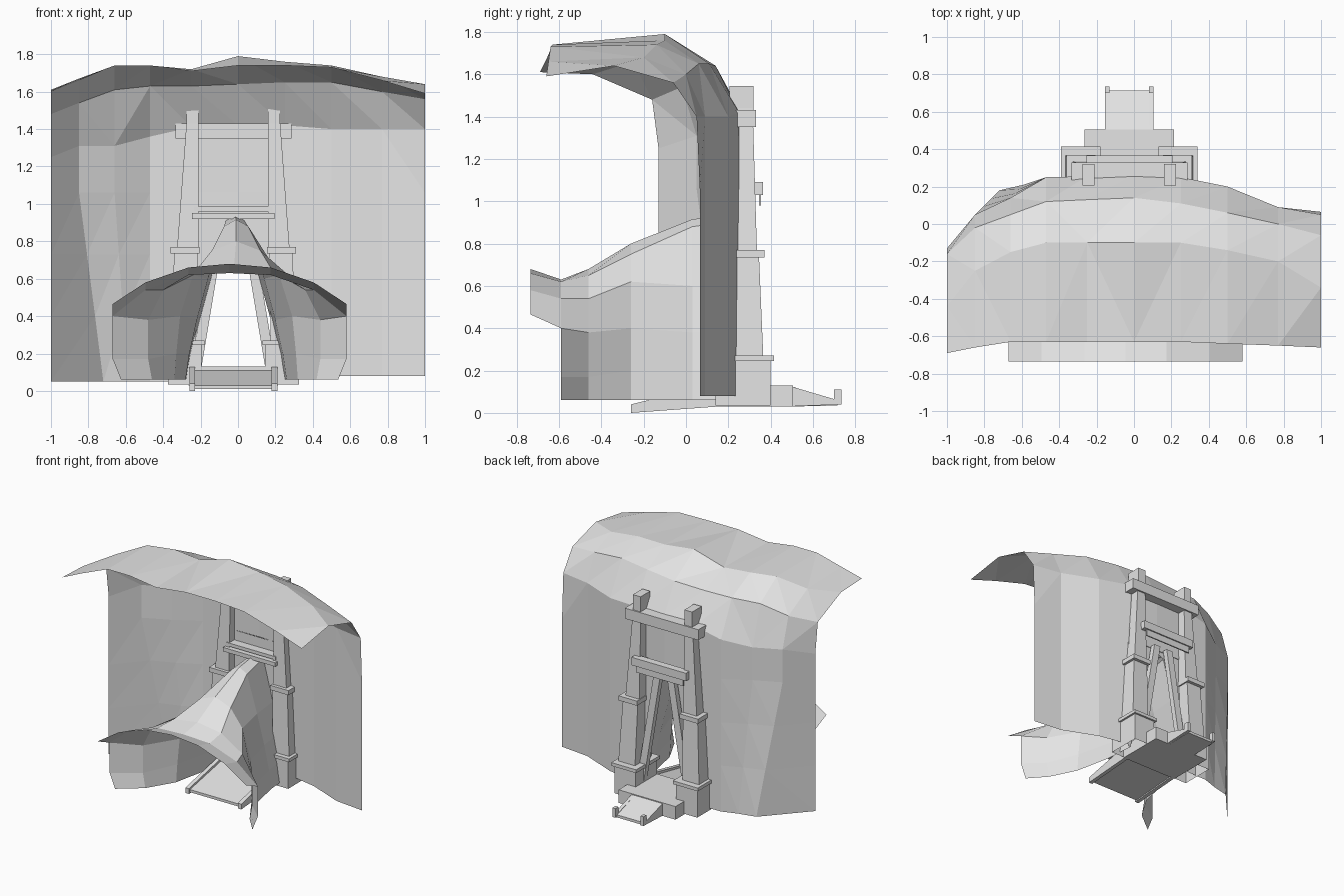
import bpy, bmesh

if "Cube" in bpy.data.objects:
    bpy.data.objects.remove(bpy.data.objects["Cube"])

stone = bpy.data.materials.new("grey stone")
stone.diffuse_color = (0.78, 0.78, 0.78, 1)
stone.use_nodes = True
stone.node_tree.nodes["Principled BSDF"].inputs["Base Color"].default_value = stone.diffuse_color


def make(name, verts, faces, tri=False):
    me = bpy.data.meshes.new(name)
    me.from_pydata(verts, [], faces)
    bm = bmesh.new()
    bm.from_mesh(me)
    bmesh.ops.recalc_face_normals(bm, faces=bm.faces)
    if tri:
        bmesh.ops.triangulate(bm, faces=bm.faces)
    bm.to_mesh(me)
    bm.free()
    me.materials.append(stone)
    ob = bpy.data.objects.new(name, me)
    bpy.context.collection.objects.link(ob)
    return ob


def sheet(name, rows, keep=lambda c: True, tri=False):
    """Open surface through rows of points."""
    n = len(rows[0])
    verts = [p for r in rows for p in r]
    faces = []
    for j in range(len(rows) - 1):
        for i in range(n - 1):
            f = (j*n + i, j*n + i + 1, (j+1)*n + i + 1, (j+1)*n + i)
            if all(verts[k] is not None for k in f) and keep([sum(verts[k][a] for k in f)/4 for a in range(3)]):
                faces.append(f)
    used = sorted({k for f in faces for k in f})
    remap = {k: i for i, k in enumerate(used)}
    return make(name, [verts[k] for k in used], [[remap[k] for k in f] for f in faces], tri)


def frustum(name, lo, hi, z0, z1, bottom=True):
    """Block between two rectangles (x0, x1, y0, y1) at heights z0 and z1."""
    verts = []
    for (x0, x1, y0, y1), z in ((lo, z0), (hi, z1)):
        verts += [(x0, y0, z), (x1, y0, z), (x1, y1, z), (x0, y1, z)]
    faces = [(0, 1, 2, 3), (4, 5, 6, 7), (0, 1, 5, 4), (1, 2, 6, 5), (2, 3, 7, 6), (3, 0, 4, 7)]
    return make(name, verts, faces if bottom else faces[1:])


def box(name, x0, x1, y0, y1, z0, z1):
    return frustum(name, (x0, x1, y0, y1), (x0, x1, y0, y1), z0, z1)


def prism(name, x0, x1, yz):
    """Side profile extruded along x."""
    n = len(yz)
    verts = [(x, y, z) for x in (x0, x1) for y, z in yz]
    return make(name, verts, [range(n), range(n, 2*n)] +
                [(i, (i+1) % n, n + (i+1) % n, n + i) for i in range(n)])


# Cliff sheet: x, then (y, z) of front lip, crest, shoulder and wall top
cliff = [
    (-1.00, -.69, 1.61, -.44, 1.60, -.16, 1.48, -.13, 1.25),
    (-.85, -.66, 1.67, -.25, 1.66, -.02, 1.54, .05, 1.31),
    (-.66, -.63, 1.74, -.15, 1.74, .05, 1.61, .14, 1.31),
    (-.47, -.63, 1.74, -.10, 1.74, .12, 1.63, .25, 1.36),
    (-.25, -.63, 1.71, -.10, 1.72, .13, 1.63, .255, 1.41),
    (0, -.63, 1.74, -.10, 1.79, .14, 1.64, .26, 1.42),
    (.25, -.63, 1.74, -.10, 1.76, .11, 1.65, .25, 1.42),
    (.50, -.64, 1.73, -.14, 1.74, .06, 1.65, .20, 1.40),
    (.77, -.65, 1.66, -.20, 1.68, .00, 1.60, .09, 1.40),
    (1.00, -.66, 1.59, -.34, 1.64, -.06, 1.56, .05, 1.40)]
rows = [[(c[0], c[k], c[k+1]) for c in cliff] for k in (1, 3, 5, 7)]
for z in (1.06, .73, .40, .06):
    drop = 1.06 - z
    row = []
    for i, c in enumerate(cliff):
        x, y = c[0], c[7]
        if i == 1:                         # lower wall widens its end panel
            x, y = x + .13*drop, y + .13*drop
        elif i == 2:
            x, y = x + .07*drop, y + .07*drop
        elif i == 9:
            y += .015
        row.append((x, y, z + (.02 if x > .2 else -.01 if x < -.2 else 0) * (z < .1)))
    rows.append(row)
sheet("cliff_wall", rows, lambda c: not (abs(c[0]) < .25 and c[2] < 1.06), tri=True)

# Flared tunnel hood: half arches from foot to crown, back to front
mouth = [(.26, .06), (.235, .20), (.19, .38), (.13, .60), (.05, .91), (0, .94)]
arches = [
    (.255, -.015, mouth),
    (.03, -.01, [(.27, .06), (.25, .20), (.21, .38), (.15, .60), (.065, .88), (0, .915)]),
    (-.26, -.01, [(.33, .06), (.32, .20), (.30, .40), (.23, .62), (.13, .75), (0, .80)]),
    (-.46, -.02, [(.44, .06), (.46, .17), (.46, .38), (.38, .54), (.20, .65), (0, .68)]),
    (-.59, -.045, [(.58, .06), (.625, .17), (.625, .40), (.45, .54), (.22, .62), (0, .63)]),
    (-.735, -.045, [None, None, (.625, .465), (.45, .58), (.22, .66), (0, .68)])]


def arch(y, off, half):
    left = [p and (off - p[0], y, p[1]) for p in half]
    return left + [p and (off + p[0], y, p[1]) for p in half[-2::-1]]


sheet("tunnel_hood", [arch(*a) for a in arches])

# Cliff infill around the tunnel mouth
frame = [(.265, .06), (.265, .20), (.265, .38), (.265, .60), (.265, 1.06), (0, 1.06)]
sheet("mouth_surround", [arch(.255, -.015, mouth), arch(.255, 0, frame)])

# Gate pillars, mirrored about the gate centre
CX = -.025
for s, side in ((-1, "left"), (1, "right")):
    def part(name, lo, hi, z0, z1, bottom=True):
        a = [(CX + s*r[0], CX + s*r[1], r[2], r[3]) for r in (lo, hi)]
        a = [(min(r[:2]), max(r[:2]), r[2], r[3]) for r in a]
        frustum(f"{side}_{name}", a[0], a[1], z0, z1, bottom)
    b = (.17, .35, .14, .40)
    part("pillar_base", b, b, .035, .25, False)
    b = (.155, .365, .13, .415)
    part("pillar_base_cap", b, b, .245, .27)
    part("lower_pillar", (.20, .34, .165, .365), (.19, .315, .18, .345), .27, .74, False)
    b = (.18, .335, .165, .37)
    part("pillar_collar", b, b, .735, .77)
    part("upper_pillar", (.185, .30, .19, .335), (.185, .25, .21, .315), .77, 1.44, False)
    b = (.185, .25, .205, .32)
    part("pillar_head", b, b, 1.43, 1.545)
    part("diagonal_brace", (.17, .225, .265, .305), (.03, .085, .265, .305), .13, .97)
    # Ramp curbs and end posts
    x0, x1 = sorted((CX + s*.205, CX + s*.235))
    prism(f"{side}_front_curb", x0, x1, [(-.26, 0), (.15, .03), (.15, .13), (-.20, .055), (-.26, .04)])
    x0, x1 = sorted((CX + s*.105, CX + s*.13))
    prism(f"{side}_back_curb", x0, x1, [(.48, .03), (.48, .13), (.70, .065), (.70, .11), (.735, .11), (.735, .04)])

# Crossbeams
box("top_crossbeam", CX - .31, CX + .31, .23, .33, 1.35, 1.43)
box("back_crossbeam", CX - .23, CX + .23, .31, .365, 1.03, 1.09)
box("back_slat", CX - .2, CX + .2, .345, .355, .98, 1.03)
box("front_lower_beam", CX - .22, CX + .22, .17, .25, .92, .95)
box("front_upper_beam", CX - .21, CX + .21, .19, .26, .96, .985)

# Platform and ramps
box("platform", CX - .24, CX + .24, .14, .505, .03, .13)
prism("front_ramp", CX - .205, CX + .205, [(-.25, .01), (.15, .04), (.15, .11), (-.25, .03)])
prism("back_ramp", CX - .11, CX + .11, [(.50, .03), (.50, .125), (.715, .055), (.715, .035)])
